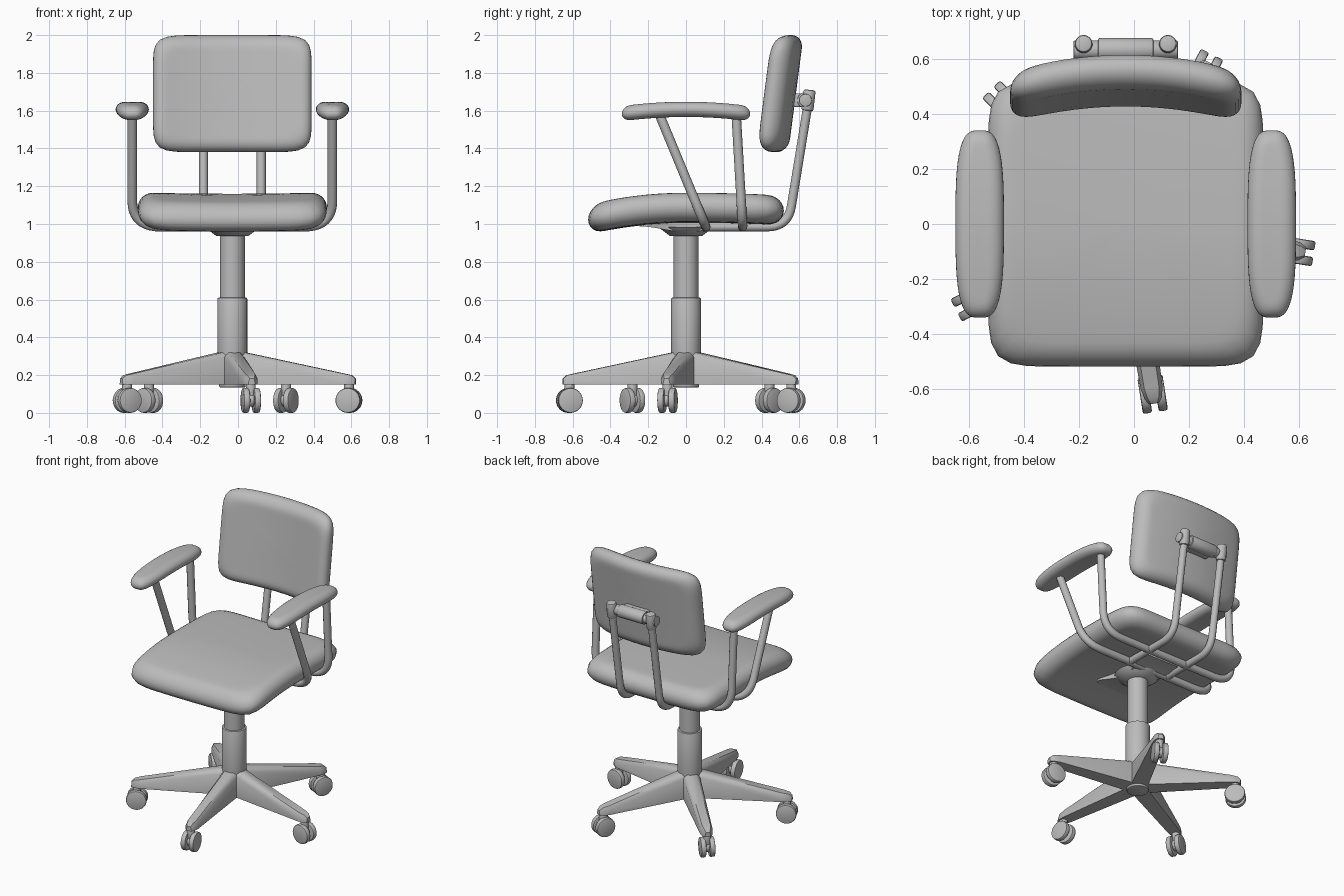
import bpy, bmesh, math
from mathutils import Vector, Matrix

if "Cube" in bpy.data.objects:
    bpy.data.objects.remove(bpy.data.objects["Cube"])

CX = -0.03  # chair axis sits slightly left of the bounding-box centre
grey = bpy.data.materials.new("plain grey")
grey.diffuse_color = (0.5, 0.5, 0.5, 1)
grey.use_nodes = True
grey.node_tree.nodes["Principled BSDF"].inputs["Base Color"].default_value = grey.diffuse_color


def finish(name, mesh, angle=40):
    mesh.materials.clear()
    mesh.materials.append(grey)
    mesh.polygons.foreach_set("use_smooth", [True] * len(mesh.polygons))
    mesh.set_sharp_from_angle(angle=math.radians(angle))
    ob = bpy.data.objects.new(name, mesh)
    bpy.context.scene.collection.objects.link(ob)
    return ob


def from_bm(name, bm, angle=40):
    bmesh.ops.recalc_face_normals(bm, faces=bm.faces[:])
    mesh = bpy.data.meshes.new(name)
    bm.to_mesh(mesh)
    bm.free()
    return finish(name, mesh, angle)


def loft(name, rings, angle=40, bevel=0):
    """Skin a list of equal-length rings and cap both ends."""
    bm = bmesh.new()
    loops = [[bm.verts.new(p) for p in r] for r in rings]
    n = len(loops[0])
    for a, b in zip(loops, loops[1:]):
        for i in range(n):
            j = (i + 1) % n
            bm.faces.new((a[i], a[j], b[j], b[i]))
    bm.faces.new(loops[0])
    bm.faces.new(loops[-1])
    if bevel:
        bmesh.ops.recalc_face_normals(bm, faces=bm.faces[:])
        edges = [e for e in bm.edges if e.calc_face_angle(0) > 0.6]
        bmesh.ops.bevel(bm, geom=edges, offset=bevel, segments=3,
                        profile=0.5, affect='EDGES', clamp_overlap=True)
    return from_bm(name, bm, angle)


def cushion(name, a, b, t, edge, n, warp):
    """Pillow with a superellipse outline and rounded rim, bent by warp(u, v, w)."""
    prof = [(f, None, t) for f in (0.02, 0.25, 0.5, 0.75, 0.92)]
    prof += [(1, edge * (1 - math.cos(p)), t * math.sin(p))
             for p in [math.radians(90 - 15 * k) for k in range(7)]]
    prof += [(f, i, -h) for f, i, h in reversed(prof[:-1])]
    rings = []
    for f, inset, h in prof:
        i = edge if inset is None else inset
        ring = []
        for k in range(80):
            th = 2 * math.pi * k / 80
            c, s = math.cos(th), math.sin(th)
            r = (abs(c) ** n + abs(s) ** n) ** (-1 / n)
            ring.append(warp((a - i) * f * c * r, (b - i) * f * s * r, h))
        rings.append(ring)
    return loft(name, rings, 60)


def cylinder(name, p, q, r1, r2=None, bevel=0.006, seg=32):
    p, q = Vector(p), Vector(q)
    bm = bmesh.new()
    bmesh.ops.create_cone(bm, cap_ends=True, segments=seg, radius1=r1,
                          radius2=r1 if r2 is None else r2, depth=(q - p).length)
    if bevel:
        rim = [e for e in bm.edges if e.calc_face_angle(0) > 0.8]
        bmesh.ops.bevel(bm, geom=rim, offset=bevel, segments=2, profile=0.5, affect='EDGES')
    rot = (q - p).to_track_quat('Z', 'Y').to_matrix().to_4x4()
    bm.transform(Matrix.Translation((p + q) / 2) @ rot)
    return from_bm(name, bm)


def tube(name, pts, r, fillet):
    """Round tube along a path with softened corners."""
    pts = [Vector(p) for p in pts]
    path = [pts[0]]
    for a, b, c in zip(pts, pts[1:], pts[2:]):
        s = b + (a - b).normalized() * fillet
        e = b + (c - b).normalized() * fillet
        for k in range(11):
            u = k / 10
            path.append(s * (1 - u) ** 2 + b * 2 * u * (1 - u) + e * u * u)
    path.append(pts[-1])
    cu = bpy.data.curves.new(name, 'CURVE')
    cu.dimensions = '3D'
    cu.bevel_depth, cu.bevel_resolution, cu.use_fill_caps = r, 4, True
    sp = cu.splines.new('POLY')
    sp.points.add(len(path) - 1)
    for sp_pt, co in zip(sp.points, path):
        sp_pt.co = (*co, 1)
    tmp = bpy.data.objects.new(name + "_path", cu)
    mesh = bpy.data.meshes.new_from_object(tmp)
    bpy.data.objects.remove(tmp)
    return finish(name, mesh)


# Seat: front edge droops, sides lift slightly
def seat_warp(u, v, w):
    z = 1.083 - (0.23 if v < 0 else 0.05) * v * v + 0.03 * u * u
    return (CX + u, v, z + w)


cushion("seat", 0.5, 0.518, 0.077, 0.085, 9, seat_warp)


# Backrest: leans back and wraps round the sitter
def back_warp(u, v, w):
    return (CX + u, 0.52 + 0.13 * v - 0.06 * (u / 0.42) ** 2 + w, 1.69 + v)


cushion("backrest", 0.42, 0.31, 0.062, 0.07, 8, back_warp)

# Arm pads, gently arched
for side, label in ((-1, "left"), (1, "right")):
    cushion(label + "_arm_pad", 0.088, 0.34, 0.04, 0.05, 3.2,
            lambda u, v, w: (CX + side * 0.53 + u, v, 1.607 - 0.2 * v * v + w))

# Arm frames: two U tubes passing under the seat
for label, y_top, y_low in (("front", -0.145, 0.105), ("rear", 0.265, 0.3)):
    half = [(CX + 0.53, y_top, 1.59), (CX + 0.53, y_low, 0.985)]
    other = [(2 * CX - x, y, z) for x, y, z in reversed(half)]
    tube(label + "_arm_tube", half + other, 0.025, 0.15)

# Backrest uprights with clamps
for side, label in ((-1, "left"), (1, "right")):
    x = CX + side * 0.153
    tube(label + "_back_tube", [(x, 0.09, 0.985), (x, 0.54, 0.985), (x, 0.647, 1.64)], 0.024, 0.11)
    cylinder(label + "_back_clamp", (x, 0.642, 1.6), (x, 0.655, 1.71), 0.032, bevel=0.01)

# Backrest pivot bar and bracket
cylinder("pivot_bar", (CX - 0.19, 0.632, 1.655), (CX + 0.19, 0.632, 1.655), 0.034)
cylinder("pivot_sleeve", (CX - 0.1, 0.632, 1.655), (CX + 0.1, 0.632, 1.655), 0.043)
loft("backrest_bracket", [[(CX + sx * 0.09, y, 1.655 + sz * 0.035)
                           for sx, sz in ((-1, -1), (1, -1), (1, 1), (-1, 1))]
                          for y in (0.55, 0.63)], bevel=0.008)

# Mounting plate under the seat: narrow waist, flared ends, dished centre
plate = []
for k in range(25):
    y = -0.245 + 0.49 * k / 24
    hw = 0.1 + 0.05 * min(1, (y / 0.2) ** 2)
    if k in (0, 24):
        hw -= 0.03
    z = 0.972 - 0.015 * math.cos(y / 0.245 * math.pi)
    plate.append([(CX - hw, y, z), (CX + hw, y, z), (CX + hw, y, 1.02), (CX - hw, y, 1.02)])
loft("mounting_plate", plate)
cylinder("plate_cup", (CX, 0, 0.937), (CX, 0, 0.985), 0.085, 0.15)

# Column
cylinder("gas_column", (CX, 0, 0.55), (CX, 0, 0.96), 0.066, bevel=0)
cylinder("column_sleeve", (CX, 0, 0.15), (CX, 0, 0.61), 0.079)
cylinder("hub_cap", (CX, 0, 0.135), (CX, 0, 0.17), 0.07)

# Five-star base with twin-wheel casters
for i in range(5):
    ang = math.radians(-81 + 72 * i)
    d = Vector((math.cos(ang), math.sin(ang), 0))
    p = Vector((-d.y, d.x, 0))
    o = Vector((CX, 0, 0))

    def at(r, s, z):
        return o + d * r + p * s + Vector((0, 0, z))

    sections = [(0.02, 0.055, 0.03, 0.33), (0.08, 0.054, 0.03, 0.318),
                (0.6, 0.04, 0.027, 0.208), (0.64, 0.032, 0.02, 0.199),
                (0.66, 0.018, 0.012, 0.182)]
    loft(f"base_leg_{i + 1}", [[at(r, -wb, 0.15), at(r, wb, 0.15), at(r, wb, zt - 0.025),
                                at(r, wt, zt), at(r, -wt, zt), at(r, -wb, zt - 0.025)]
                               for r, wb, wt, zt in sections], 45)
    R = 0.625
    cylinder(f"caster_stem_{i + 1}", at(R, 0, 0.07), at(R, 0, 0.16), 0.026)
    cylinder(f"caster_axle_{i + 1}", at(R, -0.03, 0.068), at(R, 0.03, 0.068), 0.035)
    for s in (-1, 1):
        cylinder(f"caster_wheel_{i + 1}_{'left' if s > 0 else 'right'}",
                 at(R, s * 0.012, 0.066), at(R, s * 0.046, 0.066), 0.066, bevel=0.008)
